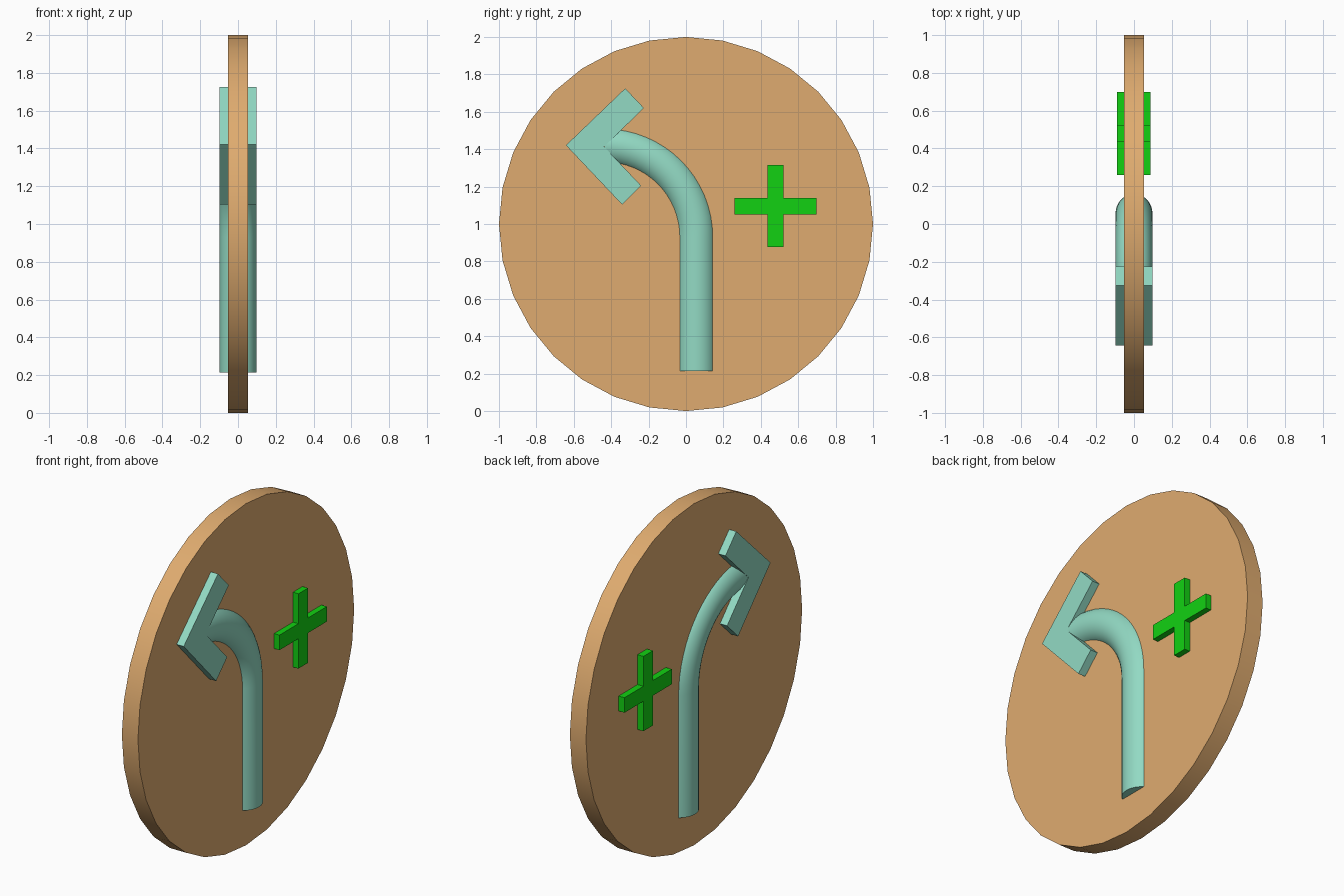
import bpy, bmesh
from math import sin, cos, pi, radians
from mathutils import Vector

if "Cube" in bpy.data.objects:
    bpy.data.objects.remove(bpy.data.objects["Cube"])


def material(name, rgb):
    m = bpy.data.materials.new(name)
    m.diffuse_color = (*rgb, 1)
    m.use_nodes = True
    m.node_tree.nodes["Principled BSDF"].inputs["Base Color"].default_value = m.diffuse_color
    return m


wood = material("tan", (0.74, 0.41, 0.16))
teal = material("teal", (0.29, 0.70, 0.55))
green = material("green", (0.006, 0.64, 0.006))


def finish(name, bm, mat, smooth=False):
    bmesh.ops.recalc_face_normals(bm, faces=bm.faces)
    mesh = bpy.data.meshes.new(name)
    bm.to_mesh(mesh)
    bm.free()
    mesh.materials.append(mat)
    ob = bpy.data.objects.new(name, mesh)
    bpy.context.collection.objects.link(ob)
    if smooth:
        bpy.ops.object.select_all(action='DESELECT')
        ob.select_set(True)
        bpy.context.view_layer.objects.active = ob
        bpy.ops.object.shade_smooth_by_angle(angle=radians(30))
    return ob


def loft(rings):
    """Capped skin through a list of equal-sized closed rings."""
    bm = bmesh.new()
    loops = [[bm.verts.new(p) for p in ring] for ring in rings]
    n = len(loops[0])
    for a, b in zip(loops, loops[1:]):
        for i in range(n):
            j = (i + 1) % n
            bm.faces.new((a[i], a[j], b[j], b[i]))
    bm.faces.new(loops[0])
    bm.faces.new(loops[-1])
    return bm


def prism(outline, x0, x1):
    """Extrude a (y, z) outline along x."""
    return loft([[(x, y, z) for y, z in outline] for x in (x0, x1)])


# Round 32-sided board
circle = [(sin(2 * pi * i / 32), 1 + cos(2 * pi * i / 32)) for i in range(32)]
finish("round_board", prism(circle, -0.052, 0.052), wood, smooth=True)

# Arrow shaft: straight stem followed by a quarter bend, passing through the board
R, r, cy, cz = 0.49, 0.104, -0.435, 0.93
path = [(Vector((0, cy + R, 0.215)), 0.0)]
for k in range(17):
    t = pi / 2 * k / 16
    path.append((Vector((0, cy + R * cos(t), cz + R * sin(t))), t))
rings = []
for c, t in path:
    side = Vector((0, cos(t), sin(t)))
    rings.append([c + Vector((0.098 * cos(2 * pi * i / 32), 0, 0)) + side * (r * sin(2 * pi * i / 32))
                  for i in range(32)])
finish("arrow_shaft", loft(rings), teal, smooth=True)

# Chevron arrow head
head = [(-0.642, 1.421), (-0.325, 1.725), (-0.225, 1.62),
        (-0.438, 1.413), (-0.24, 1.205), (-0.342, 1.104)]
finish("arrow_head", prism(head, -0.098, 0.098), teal)

# Plus sign: one quarter corner rotated four times
y0, z0, a, w = 0.4785, 1.096, 0.219, 0.044
plus = []
u, v = (1, 0), (0, 1)
for _ in range(4):
    for p, q in ((a, -w), (a, w), (w, w)):
        plus.append((y0 + p * u[0] + q * v[0], z0 + p * u[1] + q * v[1]))
    u, v = v, (-u[0], -u[1])
finish("plus_sign", prism(plus, -0.09, 0.087), green)
